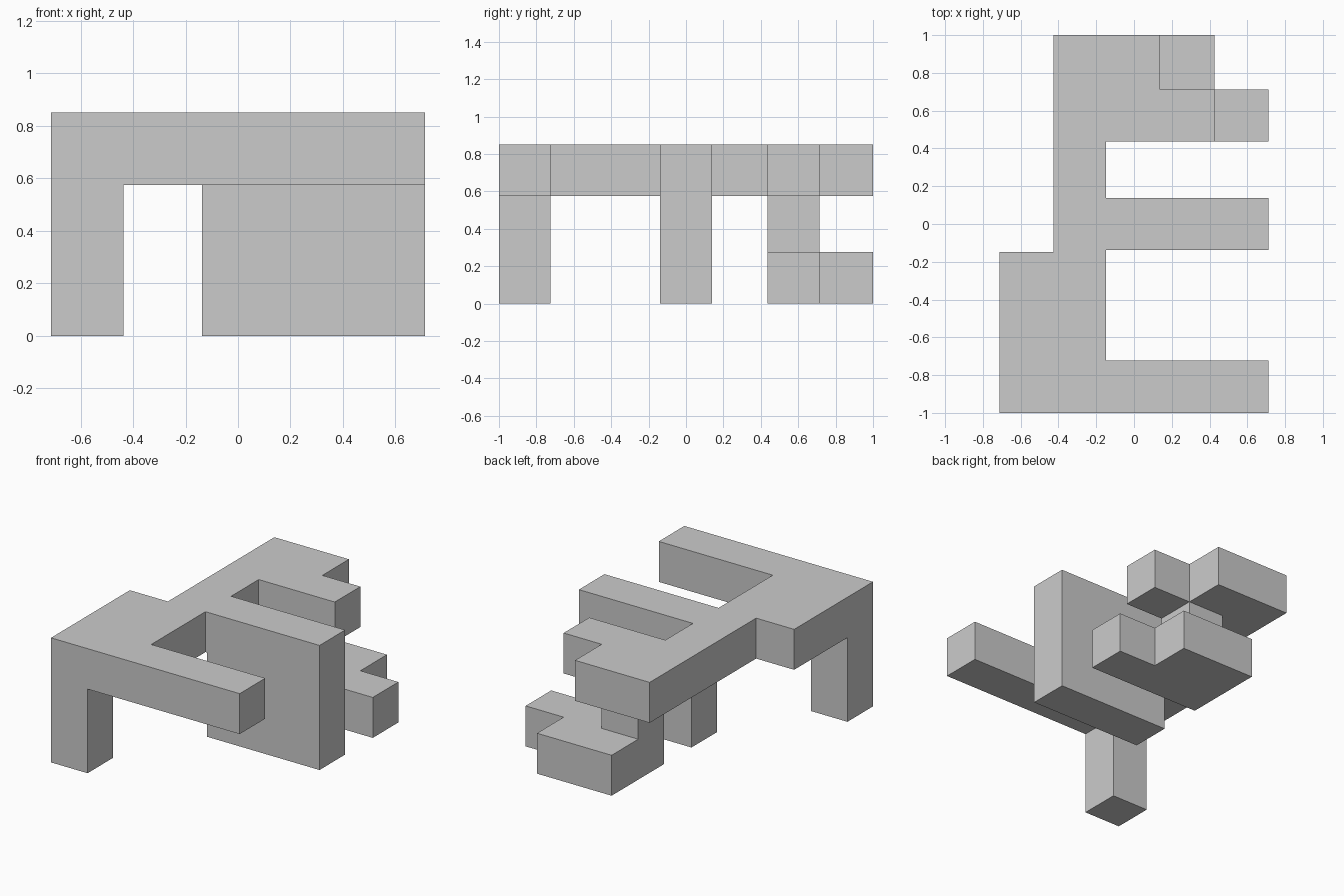
import bpy
import bmesh

if "Cube" in bpy.data.objects:
    bpy.data.objects.remove(bpy.data.objects["Cube"])

# Everything sits on a 5 x 7 x 3 cell grid; cells are a touch smaller than the pitch
PITCH, CELL = 0.2873, 0.2762
ORIGIN = (-0.7127, -1.0, 0.0)


def lo(axis, i):
    return ORIGIN[axis] + i * PITCH


def hi(axis, i):
    return lo(axis, i) + CELL


def prism(name, outline, z0, z1):
    """Extrude a flat outline upwards from z0 to z1."""
    bm = bmesh.new()
    face = bm.faces.new([bm.verts.new((x, y, z0)) for x, y in outline])
    top = bmesh.ops.extrude_face_region(bm, geom=[face])["geom"]
    verts = [v for v in top if isinstance(v, bmesh.types.BMVert)]
    bmesh.ops.translate(bm, verts=verts, vec=(0, 0, z1 - z0))
    bmesh.ops.recalc_face_normals(bm, faces=bm.faces)
    mesh = bpy.data.meshes.new(name)
    bm.to_mesh(mesh)
    bm.free()
    obj = bpy.data.objects.new(name, mesh)
    bpy.context.collection.objects.link(obj)
    return obj


def block(name, x0, x1, y, z0, z1):
    """Box over cells x0..x1 in row y."""
    xa, xb, ya, yb = lo(0, x0), hi(0, x1), lo(1, y), hi(1, y)
    return prism(name, [(xa, ya), (xb, ya), (xb, yb), (xa, yb)], z0, z1)


X0, X1, X2 = (lo(0, i) for i in range(3))
E1, E2, E3, E4 = (hi(0, i) for i in range(1, 5))
Y = [lo(1, i) for i in range(7)]
F = [hi(1, i) for i in range(7)]
Z_FOOT, Z_TOP, HEIGHT = hi(2, 0), lo(2, 2), hi(2, 2)
MID = (Z_TOP + HEIGHT) / 2

# Top plate: spine with three arms and a stepped back end
body = prism("top_plate", [
    (X0, Y[0]), (E4, Y[0]), (E4, F[0]), (E1, F[0]),
    (E1, Y[3]), (E4, Y[3]), (E4, F[3]), (E1, F[3]),
    (E1, Y[5]), (E3, Y[5]), (E3, F[5]), (E2, F[5]), (E2, F[6]),
    (X1, F[6]), (X1, F[2]), (X0, F[2])], Z_TOP, HEIGHT)

# Parts underneath, running into the plate so they merge cleanly
parts = [
    block("front_leg", 0, 0, 0, 0, MID),
    block("middle_wall", 2, 4, 3, 0, MID),
    prism("back_foot", [(X2, Y[5]), (E4, Y[5]), (E4, F[5]), (E3, F[5]),
                        (E3, F[6]), (X2, F[6])], 0, Z_FOOT),
    block("back_post", 2, 2, 5, Z_FOOT / 2, MID),
]

# Weld all parts into one solid
for part in parts:
    mod = body.modifiers.new(part.name, 'BOOLEAN')
    mod.operation = 'UNION'
    mod.solver = 'EXACT'
    mod.object = part
    bpy.context.view_layer.update()
    graph = bpy.context.evaluated_depsgraph_get()
    merged = bpy.data.meshes.new_from_object(body.evaluated_get(graph))
    body.modifiers.clear()
    body.data = merged
    bpy.data.objects.remove(part)
body.name = "stepped_block_frame"
